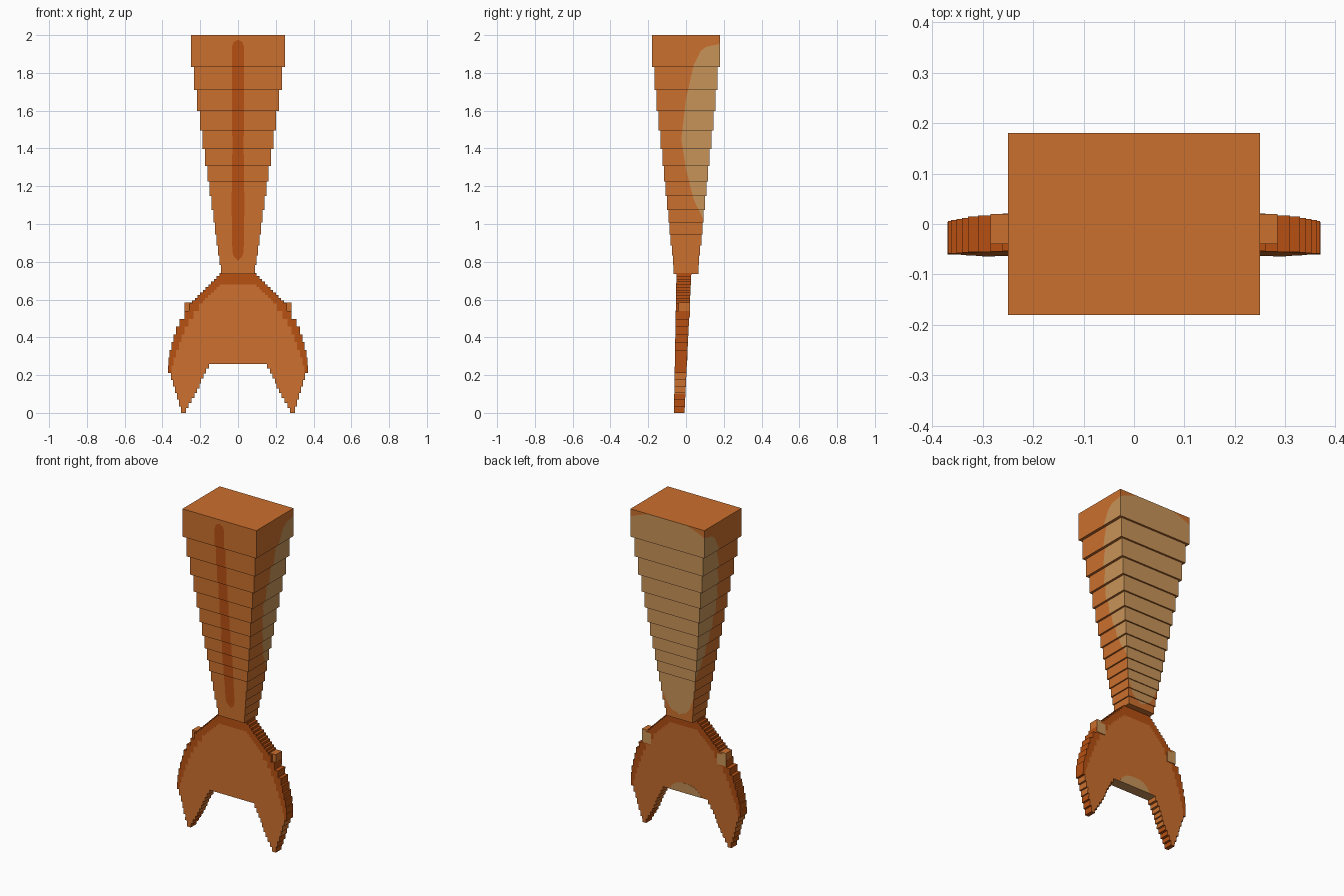
import bpy, bmesh
from mathutils import Vector

cube = bpy.data.objects.get("Cube")
if cube:
    bpy.data.objects.remove(cube, do_unlink=True)


def material(name, rgb):
    m = bpy.data.materials.new(name)
    m.use_nodes = True
    m.diffuse_color = (*rgb, 1)
    m.node_tree.nodes["Principled BSDF"].inputs["Base Color"].default_value = (*rgb, 1)
    return m


PALETTE = [material("orange", (0.6, 0.16, 0.027)),
           material("burnt orange", (0.47, 0.08, 0.006)),
           material("tan", (0.58, 0.296, 0.098))]
ORANGE, BURNT, TAN = range(3)


def finish(name, bm):
    bmesh.ops.remove_doubles(bm, verts=bm.verts, dist=0.0001)
    bmesh.ops.recalc_face_normals(bm, faces=bm.faces)
    mesh = bpy.data.meshes.new(name)
    bm.to_mesh(mesh)
    bm.free()
    for m in PALETTE:
        mesh.materials.append(m)
    obj = bpy.data.objects.new(name, mesh)
    bpy.context.collection.objects.link(obj)
    return obj


def curve(points):
    """Piecewise linear function through points sorted by first value."""
    def f(v):
        if v <= points[0][0]:
            return points[0][1]
        for (a, p), (b, q) in zip(points, points[1:]):
            if v <= b:
                return p + (q - p) * (v - a) / (b - a)
        return points[-1][1]
    return f


# Painted boundaries on the tail, as functions of height
stripe = curve([(0.81, 0), (0.82, 0.018), (0.85, 0.03), (1.1, 0.034), (1.4, 0.03),
                (1.7, 0.032), (1.94, 0.032), (1.965, 0.022), (1.975, 0)])
side_edge = curve([(1.03, 0.09), (1.13, 0.04), (1.29, 0), (1.45, -0.025), (1.66, 0),
                   (1.84, 0.04), (1.92, 0.08), (1.945, 0.12), (1.955, 0.2)])
back_edge = curve([(0.77, 0), (0.78, 0.04), (0.81, 0.07), (0.95, 0.13), (1.05, 0.3),
                   (1.93, 0.3), (1.96, 0.24), (2.0, 0.13)])
STRIP_COLOURS = [ORANGE, BURNT, ORANGE, ORANGE, TAN, ORANGE, TAN, ORANGE, TAN, ORANGE]


def tail_ring(bm, z, w, d):
    s, c, t = stripe(z), min(side_edge(z), d), min(back_edge(z), w)
    if z < 1.03:
        c = d
    ring = [(-w, -d), (-s, -d), (s, -d), (w, -d), (w, c),
            (w, d), (t, d), (-t, d), (-w, d), (-w, c)]
    return [bm.verts.new((x, y, z)) for x, y in ring]


# Tail: stacked blocks, each a fixed ratio smaller than the one above
bm = bmesh.new()
RATIO, top = 0.93, 2.0
for i in range(15):
    height = 0.17 if i == 0 else 0.12 * RATIO ** (i - 1)
    w, d = 0.25 * RATIO ** i, 0.18 * RATIO ** i
    rows = 14 if i == 0 else 5
    rings = [tail_ring(bm, top - height * k / rows, w, d) for k in range(rows + 1)]
    for a, b in zip(rings, rings[1:]):
        for k, colour in enumerate(STRIP_COLOURS):
            n = (k + 1) % len(a)
            bm.faces.new((a[k], a[n], b[n], b[k])).material_index = colour
    bm.faces.new(rings[0])
    bm.faces.new(rings[-1])
    top -= height
bmesh.ops.dissolve_degenerate(bm, edges=bm.edges, dist=0.0001)
finish("tail", bm)


# Fluke: tapered sheet with stepped outlines
def front(z):
    return -0.064 + 0.018 * z


def back(z):
    return -0.008 + 0.049 * z


def stair(levels, f):
    pts = []
    for a, b in zip(levels, levels[1:]):
        x = f((a + b) / 2)
        pts += [(x, a), (x, b)]
    return pts


def steps(a, b, n):
    return [a + (b - a) * k / n for k in range(n + 1)]


def slab(right_half, near=front, far=back):
    """Mirror a right-hand outline and give it front, back and edge faces."""
    pts = right_half + [(-x, z) for x, z in reversed(right_half)]
    clean = [p for k, p in enumerate(pts)
             if (Vector(p) - Vector(pts[k - 1])).length > 0.0005]
    bm = bmesh.new()
    a = [bm.verts.new((x, near(z), z)) for x, z in clean]
    b = [bm.verts.new((x, far(z), z)) for x, z in clean]
    bm.faces.new(a)
    bm.faces.new(b)
    for k in range(len(a)):
        bm.faces.new((a[k - 1], a[k], b[k], b[k - 1]))
    return bm


outer = curve([(0, 0.295), (0.05, 0.312), (0.09, 0.325), (0.14, 0.337), (0.2, 0.358),
               (0.22, 0.37), (0.29, 0.368), (0.37, 0.348), (0.45, 0.325),
               (0.5, 0.295), (0.585, 0.245), (0.74, 0.09)])
inner_rim = curve([(0.21, 0.357), (0.27, 0.343), (0.35, 0.315), (0.43, 0.285),
                   (0.5, 0.25), (0.6, 0.175), (0.68, 0.09)])
notch = curve([(0, 0.282), (0.05, 0.255), (0.08, 0.235), (0.13, 0.21),
               (0.17, 0.195), (0.21, 0.175), (0.26, 0.145)])
outer_levels = steps(0.68, 0.58, 7) + steps(0.58, 0.21, 9)[1:]
tip_levels = steps(0.21, 0, 6)
notch_levels = steps(0, 0.26, 10)

# Panel, with dark tips and a tan underside between the lobes
bm = slab(stair(outer_levels, inner_rim) + stair(tip_levels, outer)
          + stair(notch_levels, notch))
bmesh.ops.bisect_plane(bm, geom=bm.verts[:] + bm.edges[:] + bm.faces[:],
                       plane_co=(0, 0, 0.1), plane_no=(0, 0, 1))
for f in bm.faces:
    c = f.calc_center_median()
    if c.z < 0.1:
        f.material_index = BURNT
    elif abs(c.z - 0.26) < 0.001 and abs(c.x) < 0.01:
        f.material_index = TAN
finish("fluke_panel", bm)

# Rim along the upper and outer edges
rim_levels = steps(0.74, 0.68, 4) + outer_levels[1:]
bm = slab(stair(rim_levels, outer) + stair(outer_levels, inner_rim)[::-1])
for f in bm.faces:
    f.material_index = BURNT
finish("fluke_rim", bm)

# Rounded tan patch on the back of the panel
patch = [(0.03, 0.32), (0.065, 0.31), (0.09, 0.29), (0.11, 0.26)]
bm = slab(patch, lambda z: back(z) - 0.002, lambda z: back(z) + 0.001)
for f in bm.faces:
    f.material_index = TAN
finish("back_patch", bm)

# Small blocks on the shoulders of the fluke
for side, name in ((1, "left_knob"), (-1, "right_knob")):
    bm = bmesh.new()
    bmesh.ops.create_cube(bm, size=1)
    for v in bm.verts:
        v.co = Vector((side * 0.254, -0.01, 0.545)) + v.co * Vector((0.06, 0.06, 0.08))
    bm.normal_update()
    for f in bm.faces:
        f.material_index = TAN if f.normal.y > 0.5 else ORANGE
    finish(name, bm)
